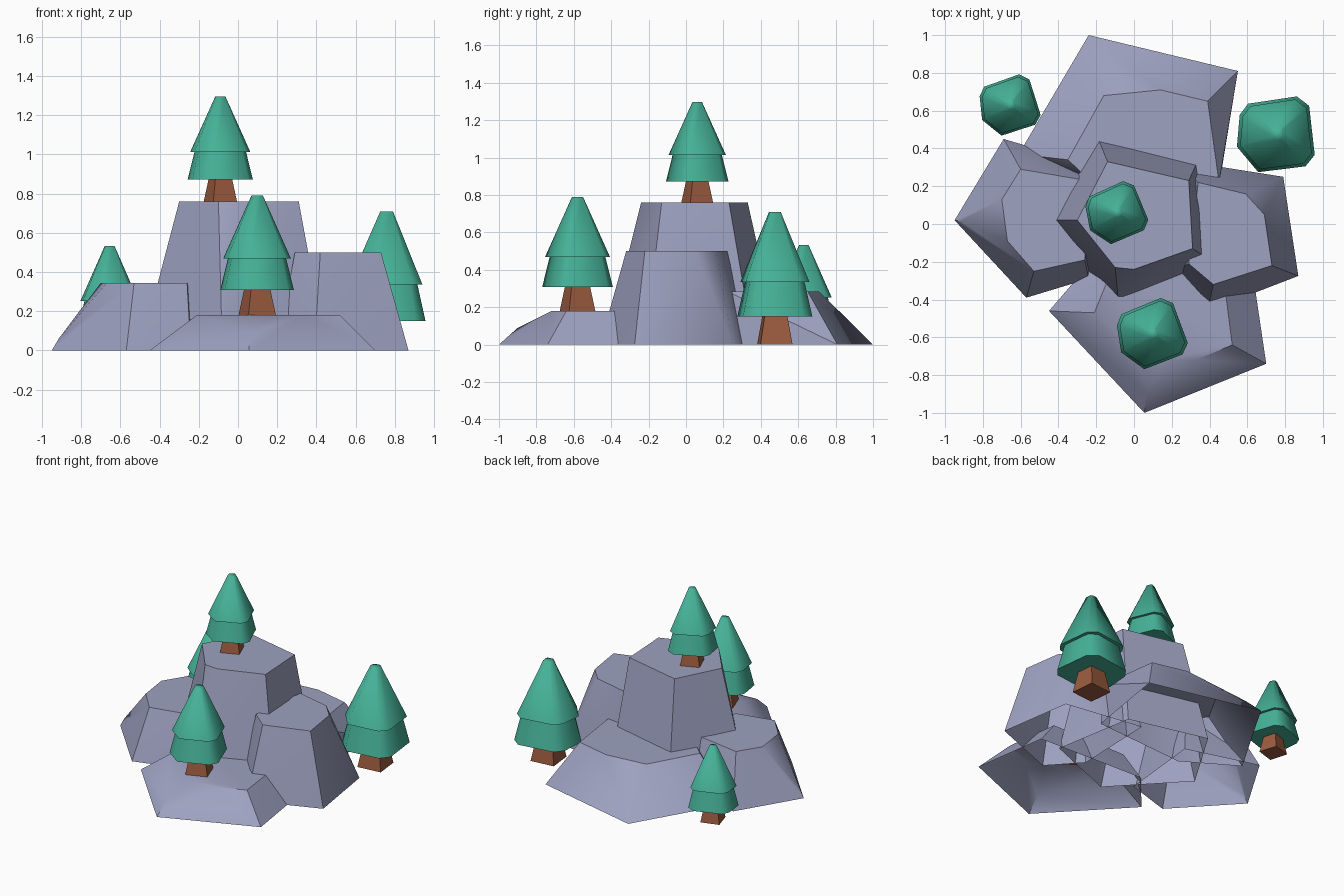
import bpy, bmesh, math
from mathutils import Matrix

if "Cube" in bpy.data.objects:
    bpy.data.objects.remove(bpy.data.objects["Cube"])


def material(name, rgb):
    m = bpy.data.materials.new(name)
    m.diffuse_color = (*rgb, 1)
    m.use_nodes = True
    m.node_tree.nodes["Principled BSDF"].inputs["Base Color"].default_value = m.diffuse_color
    return m


STONE = material("grey_blue_stone", (0.34, 0.36, 0.53))
LEAF = material("pine_green", (0.06, 0.44, 0.31))
BARK = material("bark_brown", (0.33, 0.105, 0.05))


def finish(bm, name, mat, angle):
    me = bpy.data.meshes.new(name)
    bm.to_mesh(me)
    bm.free()
    me.materials.append(mat)
    ob = bpy.data.objects.new(name, me)
    bpy.context.collection.objects.link(ob)
    bpy.ops.object.select_all(action='DESELECT')
    ob.select_set(True)
    bpy.context.view_layer.objects.active = ob
    bpy.ops.object.shade_smooth_by_angle(angle=math.radians(angle))
    return ob


def rock(name, base, top, height, extra=()):
    """Faceted block: hull of a base outline and a smaller top, open below."""
    bm = bmesh.new()
    pts = [(x, y, 0) for x, y in base] + [(x, y, height) for x, y in top] + list(extra)
    for p in pts:
        bm.verts.new(p)
    bmesh.ops.convex_hull(bm, input=bm.verts[:])
    bmesh.ops.delete(bm, geom=[v for v in bm.verts if not v.link_faces], context='VERTS')
    bmesh.ops.recalc_face_normals(bm, faces=bm.faces[:])
    under = [f for f in bm.faces if max(v.co.z for v in f.verts) < 1e-4]
    bmesh.ops.delete(bm, geom=under, context='FACES')
    bmesh.ops.dissolve_limit(bm, angle_limit=0.02, verts=bm.verts[:], edges=bm.edges[:])
    finish(bm, name, STONE, 35)


# Five stepped rocks
rock("centre_rock",
     [(-0.21, 0.50), (0.35, 0.36), (0.45, -0.22), (-0.08, -0.43), (-0.50, 0.02)],
     [(-0.14, 0.33), (0.29, 0.23), (0.31, -0.13), (0.0, -0.24), (-0.10, -0.23), (-0.30, 0.02)], 0.76)
rock("right_rock",
     [(0.79, 0.25), (0.87, -0.275), (0.39, -0.46), (0.20, -0.25), (0.22, 0.34)],
     [(0.34, 0.22), (0.59, 0.16), (0.69, 0.05), (0.73, -0.22), (0.42, -0.32), (0.29, -0.21)], 0.50)
rock("left_rock",
     [(-0.95, 0.02), (-0.57, -0.39), (-0.24, -0.29), (-0.18, 0.30), (-0.69, 0.45)],
     [(-0.60, 0.29), (-0.70, 0.13), (-0.67, -0.09), (-0.53, -0.25), (-0.26, -0.19), (-0.25, 0.23)],
     0.345, [(-0.915, 0.015, 0.06)])
rock("back_rock",
     [(-0.24, 1.0), (0.55, 0.81), (0.45, 0.20), (-0.25, 0.15), (-0.61, 0.37)],
     [(-0.16, 0.68), (0.14, 0.71), (0.39, 0.65), (0.45, 0.22), (-0.20, 0.20), (-0.35, 0.34)],
     0.285, [(-0.20, 0.90, 0.10)])
rock("front_rock",
     [(0.055, -1.0), (0.70, -0.74), (0.62, -0.20), (-0.20, -0.17), (-0.45, -0.46)],
     [(-0.21, -0.47), (0.0, -0.66), (0.16, -0.72), (0.33, -0.72), (0.52, -0.64), (0.47, -0.25), (-0.12, -0.25)],
     0.18, [(0.065, -0.90, 0.09)])


def taper(name, angles, r0, z0, r1, z1, place, mat, angle):
    """Closed tapered block with corners at the given angles."""
    bm = bmesh.new()
    rings = [[bm.verts.new((r * math.cos(math.radians(a)), r * math.sin(math.radians(a)), z))
              for a in angles] for r, z in ((r0, z0), (r1, z1))]
    n = len(angles)
    for i in range(n):
        j = (i + 1) % n
        bm.faces.new((rings[0][i], rings[0][j], rings[1][j], rings[1][i]))
    bm.faces.new(rings[0][::-1])
    bm.faces.new(rings[1])
    bmesh.ops.transform(bm, matrix=place, verts=bm.verts[:])
    finish(bm, name, mat, angle)


CROWN = (42, 63, 134, 153, 197, 243, 311, 331)   # irregular eight-sided crown
TRUNK = (51, 141, 231, 321)


def tree(name, x, y, z, size, turn):
    place = (Matrix.Translation((x, y, z)) @ Matrix.Rotation(math.radians(turn), 4, 'Z')
             @ Matrix.Scale(size, 4))
    taper(name + "_trunk", TRUNK, 0.122, 0.0, 0.075, 0.20, place, BARK, 30)
    taper(name + "_lower_crown", CROWN, 0.225, 0.15, 0.177, 0.34, place, LEAF, 75)
    taper(name + "_upper_crown", CROWN, 0.207, 0.336, 0.035, 0.71, place, LEAF, 75)


# Four pines of one shape at different sizes
tree("summit_pine", -0.09, 0.06, 0.76, 0.755, 16)
tree("front_pine", 0.098, -0.58, 0.18, 0.86, 14)
tree("back_right_pine", 0.76, 0.475, 0.0, 1.0, 0)
tree("back_left_pine", -0.655, 0.63, 0.0, 0.75, 11)
